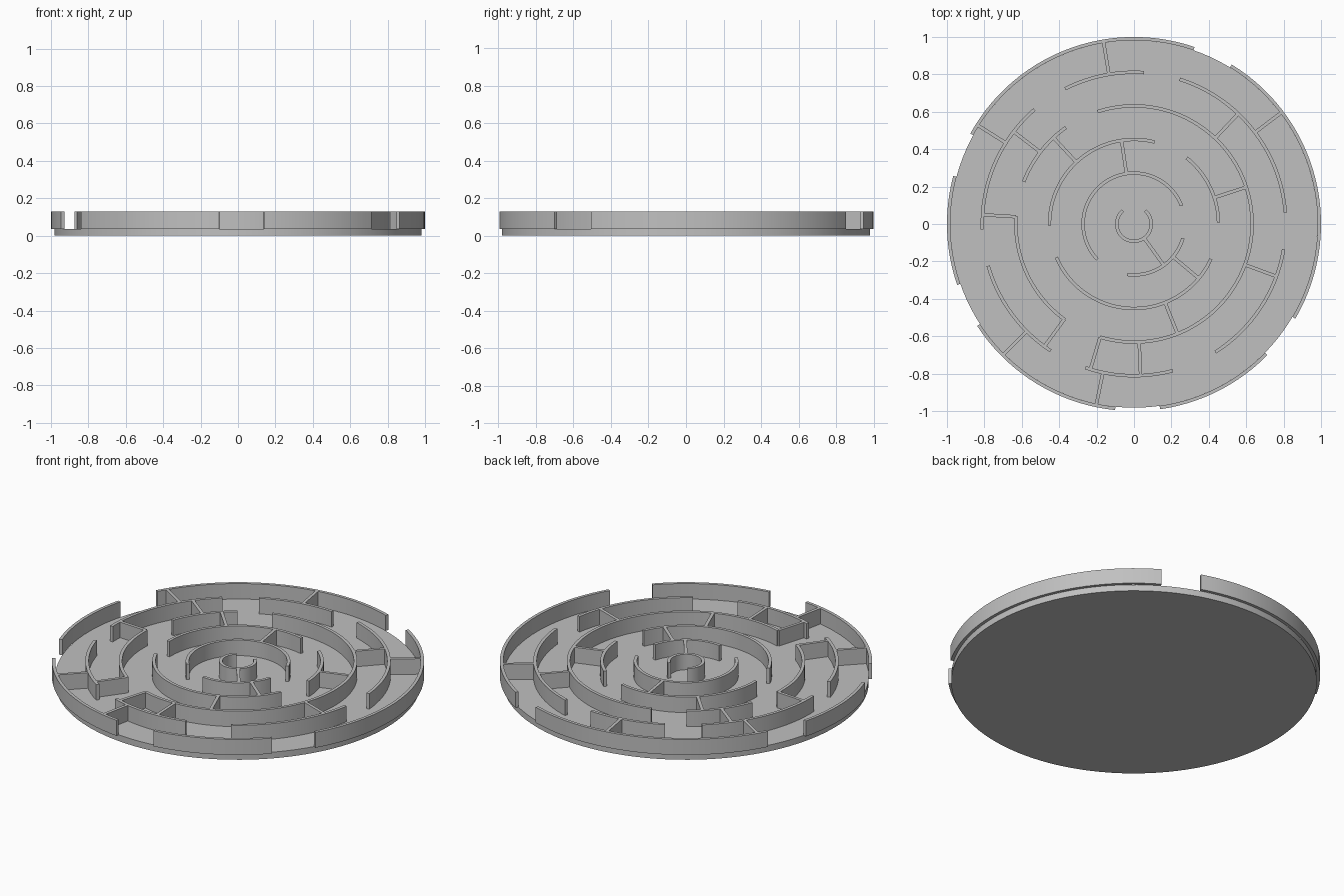
import bpy, bmesh
from math import radians, cos, sin, ceil

old = bpy.data.objects.get("Cube")
if old:
    bpy.data.objects.remove(old)

BASE_TOP, WALL_TOP = 0.037, 0.129
THICK = 0.018
RADII = [0.0925 + 0.1797 * k for k in range(6)]

grey = bpy.data.materials.new("light grey")
grey.use_nodes = True
colour = (0.53, 0.53, 0.53, 1)
grey.diffuse_color = colour
grey.node_tree.nodes["Principled BSDF"].inputs["Base Color"].default_value = colour


def finish(bm, name, smooth=False):
    bmesh.ops.recalc_face_normals(bm, faces=bm.faces)
    mesh = bpy.data.meshes.new(name)
    bm.to_mesh(mesh)
    bm.free()
    obj = bpy.data.objects.new(name, mesh)
    bpy.context.collection.objects.link(obj)
    mesh.materials.append(grey)
    return obj


def sweep(bm, sections):
    """Join four-cornered sections into a closed solid."""
    loops = [[bm.verts.new(p) for p in s] for s in sections]
    for a, b in zip(loops, loops[1:]):
        for i in range(4):
            j = (i + 1) % 4
            bm.faces.new((a[i], a[j], b[j], b[i]))
    bm.faces.new(loops[0])
    bm.faces.new(loops[-1])


def arc_wall(bm, radius, start, end):
    steps = ceil((end - start) / 3)
    sections = []
    for i in range(steps + 1):
        a = radians(start + (end - start) * i / steps)
        sections.append([(r * cos(a), r * sin(a), z) for r, z in (
            (radius - THICK / 2, BASE_TOP), (radius + THICK / 2, BASE_TOP),
            (radius + THICK / 2, WALL_TOP), (radius - THICK / 2, WALL_TOP))])
    sweep(bm, sections)


def spoke_wall(bm, inner, outer, angle):
    c, s = cos(radians(angle)), sin(radians(angle))
    h = THICK / 2
    sweep(bm, [[(r * c - t * s, r * s + t * c, z) for t, z in (
        (-h, BASE_TOP), (h, BASE_TOP), (h, WALL_TOP), (-h, WALL_TOP))]
        for r in (inner, outer)])


# Round floor plate
bm = bmesh.new()
bmesh.ops.create_cone(bm, cap_ends=True, segments=120, radius1=0.982,
                      radius2=0.982, depth=BASE_TOP)
bmesh.ops.translate(bm, verts=bm.verts, vec=(0, 0, BASE_TOP / 2))
finish(bm, "floor_plate")

# Ring walls, from the centre outwards: start and end angles of each arc
ARCS = [
    [(130, 410)],
    [(21, 224), (262.3, 343.8)],
    [(75.7, 181), (1, 51.4), (203.2, 335.5)],
    [(-106.7, 108), (125.2, 159), (176.4, 234.2)],
    [(86.2, 117), (4.3, 72.5), (131, 182), (196, 236.7), (251.3, 284.8), (302.4, 350.4)],
    [(71.1, 151.1), (165.1, 199), (213, 264.2), (278, 315.5), (329.6, 418.5)],
]
for k, arcs in enumerate(ARCS):
    bm = bmesh.new()
    for start, end in arcs:
        arc_wall(bm, RADII[k], start, end)
    finish(bm, f"ring_wall_{k + 1}")

# Straight walls joining each ring to the next one out
SPOKES = [
    [305.8],
    [98.5, 320],
    [18.2, 133, 291.6],
    [46.6, 142.5, 176.5, 233.8, 253.3, 272.5, 339.8],
    [99.5, 37.1, 147.7, 225, 258.2],
]
for k, angles in enumerate(SPOKES):
    bm = bmesh.new()
    for angle in angles:
        spoke_wall(bm, RADII[k], RADII[k + 1], angle)
    finish(bm, f"spoke_walls_{k + 1}")

# Shade the curved sides smoothly, keeping the edges sharp
bpy.ops.object.select_all(action='DESELECT')
for obj in bpy.context.collection.objects:
    if obj.type == 'MESH' and obj.name.startswith(("floor", "ring")):
        obj.select_set(True)
        bpy.context.view_layer.objects.active = obj
bpy.ops.object.shade_smooth_by_angle(angle=radians(30))
